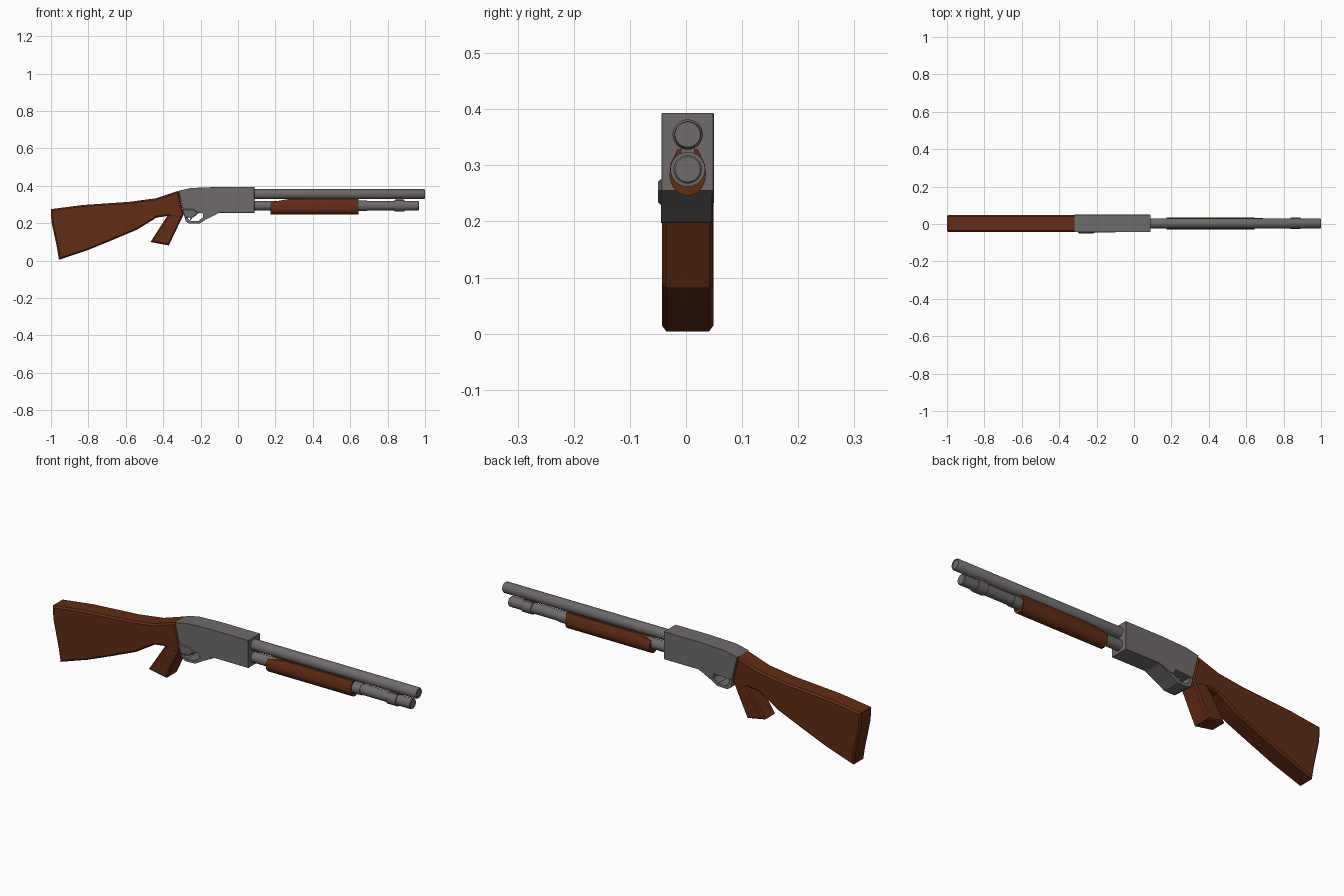
import bpy, bmesh, math

if "Cube" in bpy.data.objects:
    bpy.data.objects.remove(bpy.data.objects["Cube"])

CY = 0.003  # centre plane of the body


def material(name, rgb):
    m = bpy.data.materials.new(name)
    m.diffuse_color = (*rgb, 1)
    m.use_nodes = True
    m.node_tree.nodes["Principled BSDF"].inputs["Base Color"].default_value = m.diffuse_color
    return m


WOOD = material("wood", (0.12, 0.025, 0.007))
METAL = material("metal", (0.16, 0.145, 0.145))


def finish(name, bm, mat, smooth=False):
    bmesh.ops.recalc_face_normals(bm, faces=bm.faces)
    me = bpy.data.meshes.new(name)
    bm.to_mesh(me)
    bm.free()
    me.materials.append(mat)
    ob = bpy.data.objects.new(name, me)
    bpy.context.collection.objects.link(ob)
    if smooth:
        bpy.ops.object.select_all(action='DESELECT')
        ob.select_set(True)
        bpy.context.view_layer.objects.active = ob
        bpy.ops.object.shade_smooth_by_angle(angle=math.radians(35))
    return ob


def prism(name, profile, half, mat, chamfer=0.0, cy=CY):
    """Side profile in x, z extruded across y, with chamfered outline edges."""
    bm = bmesh.new()
    a = [bm.verts.new((x, cy - half, z)) for x, z in profile]
    b = [bm.verts.new((x, cy + half, z)) for x, z in profile]
    n = len(profile)
    caps = [bm.faces.new(a), bm.faces.new(b[::-1])]
    for i in range(n):
        j = (i + 1) % n
        bm.faces.new((a[i], b[i], b[j], a[j]))
    bmesh.ops.recalc_face_normals(bm, faces=bm.faces)
    if chamfer:
        edges = list({e for f in caps for e in f.edges})
        bmesh.ops.bevel(bm, geom=edges, offset=chamfer, segments=1,
                        profile=0.5, affect='EDGES')
    return finish(name, bm, mat)


def loft(name, sections, mat):
    """Skin a list of equal rings of points, closing both ends."""
    bm = bmesh.new()
    rings = [[bm.verts.new(p) for p in s] for s in sections]
    n = len(rings[0])
    for r, s in zip(rings, rings[1:]):
        for i in range(n):
            j = (i + 1) % n
            bm.faces.new((r[i], r[j], s[j], s[i]))
    bm.faces.new(rings[0])
    bm.faces.new(rings[-1][::-1])
    return finish(name, bm, mat, True)


def turned(name, stations, z, mat=METAL, n=24):
    """Round part along x from (x, radius) stations."""
    return loft(name, [[(x, CY + r * math.cos(2 * math.pi * i / n),
                         z + r * math.sin(2 * math.pi * i / n)) for i in range(n)]
                       for x, r in stations], mat)


# Shoulder stock
prism("stock", [(-1.0, 0.275), (-0.83, 0.297), (-0.58, 0.314), (-0.44, 0.333),
                (-0.318, 0.373), (-0.29, 0.25), (-0.30, 0.225), (-0.377, 0.238),
                (-0.435, 0.23), (-0.54, 0.165), (-0.69, 0.102), (-0.805, 0.055),
                (-0.957, 0.004), (-0.968, 0.07), (-0.998, 0.21)], 0.046, WOOD, 0.008)

# Pistol grip
prism("grip", [(-0.377, 0.24), (-0.31, 0.28), (-0.288, 0.252), (-0.37, 0.081),
               (-0.468, 0.099)], 0.0455, WOOD, 0.007)

# Receiver
prism("receiver", [(-0.318, 0.373), (-0.25, 0.388), (-0.12, 0.393), (0.087, 0.393),
                   (0.087, 0.255), (-0.10, 0.255), (-0.155, 0.235), (-0.185, 0.232),
                   (-0.19, 0.256), (-0.288, 0.25)], 0.0465, METAL, 0.001)

# Trigger guard, slightly flared to one side
prism("trigger_guard", [(-0.29, 0.254), (-0.28, 0.21), (-0.262, 0.197),
                        (-0.205, 0.199), (-0.17, 0.22), (-0.10, 0.256),
                        (-0.15, 0.245), (-0.184, 0.234), (-0.21, 0.212),
                        (-0.252, 0.211), (-0.266, 0.222), (-0.275, 0.256)],
      0.0455, METAL, 0.0, 0.001)
prism("trigger", [(-0.252, 0.262), (-0.232, 0.262), (-0.24, 0.238), (-0.252, 0.217),
                  (-0.258, 0.219), (-0.251, 0.24)], 0.008, METAL)
prism("safety_button", [(-0.30, 0.275), (-0.24, 0.275), (-0.21, 0.255),
                        (-0.24, 0.23), (-0.285, 0.23)], 0.008, METAL, 0.004, -0.042)

# Barrel and magazine tube
turned("barrel", [(0.08, 0.027), (0.994, 0.027), (1.0, 0.023), (0.994, 0.0225)], 0.355)
turned("magazine_tube", [(0.08, 0.0255), (0.964, 0.0255), (0.967, 0.0225)], 0.293)
turned("slide_collar", [(0.64, 0.028), (0.69, 0.028)], 0.292)
turned("barrel_band", [(0.838, 0.031), (0.89, 0.031)], 0.293)
prism("band_lug", [(0.842, 0.335), (0.886, 0.335), (0.886, 0.315), (0.842, 0.315)],
      0.012, METAL)


# Pump handle: round belly with sides leaning in to a flat top
def pump_section(x, top):
    zc, ry, rz = 0.284, 0.0325, 0.038
    pts = []
    for i in range(15):
        t = math.pi + math.pi * i / 14
        pts.append((x, CY + ry * math.cos(t), zc + rz * math.sin(t)))
    upper = [(1, 0.303), (0.62, top), (-0.62, top), (-1, 0.303)]
    return pts + [(x, CY + s * ry * 0.93, z) for s, z in upper]


loft("pump_handle", [pump_section(0.175, 0.312), pump_section(0.265, 0.328),
                     pump_section(0.645, 0.328)], WOOD)
